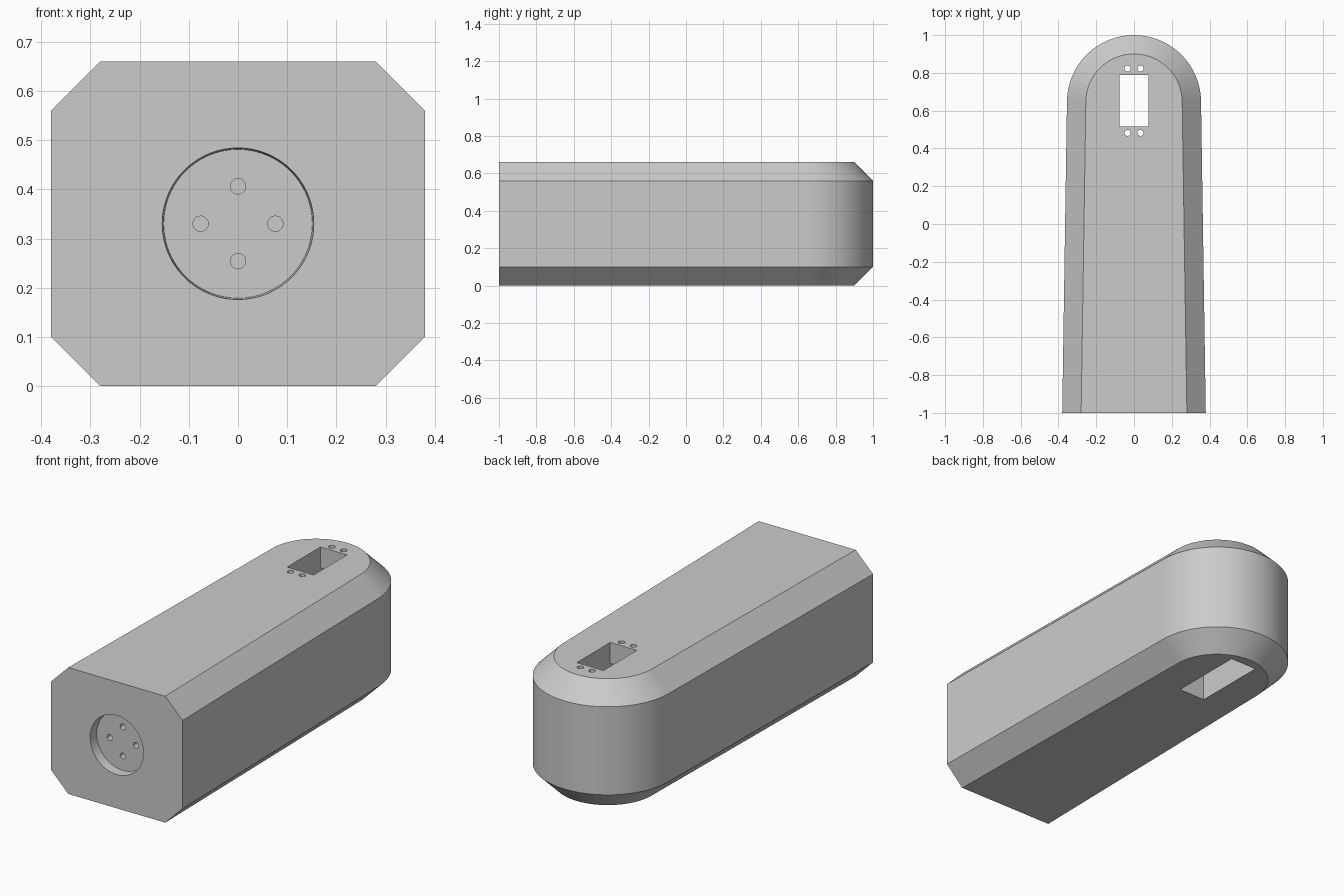
import bpy, bmesh, math
from mathutils import Vector

cube = bpy.data.objects.get("Cube")
if cube:
    bpy.data.objects.remove(cube, do_unlink=True)

grey = bpy.data.materials.new("plain_grey")
grey.use_nodes = True
COLOUR = (0.6, 0.6, 0.6, 1)
grey.diffuse_color = COLOUR
grey.node_tree.nodes["Principled BSDF"].inputs["Base Color"].default_value = COLOUR


def loft(name, rings):
    """Closed solid through rings that share one vertex count."""
    bm = bmesh.new()
    loops = [[bm.verts.new(p) for p in ring] for ring in rings]
    for low, high in zip(loops, loops[1:]):
        for i in range(len(low)):
            j = (i + 1) % len(low)
            bm.faces.new((low[i], low[j], high[j], high[i]))
    bm.faces.new(loops[0][::-1])
    bm.faces.new(loops[-1])
    bmesh.ops.recalc_face_normals(bm, faces=bm.faces)
    mesh = bpy.data.meshes.new(name)
    bm.to_mesh(mesh)
    bm.free()
    mesh.materials.append(grey)
    obj = bpy.data.objects.new(name, mesh)
    bpy.context.collection.objects.link(obj)
    return obj


def disc(centre, radius, axis, sides):
    """Circle of points facing along y or z."""
    points = []
    for i in range(sides):
        a = math.tau * i / sides
        u, v = radius * math.cos(a), radius * math.sin(a)
        points.append(Vector(centre) + Vector((u, 0, v) if axis == "y" else (u, v, 0)))
    return points


def outline(z, inset):
    """Tapered plan shape with a round back end."""
    radius, centre, steps = 0.355, 0.645, 64
    ring = [(-0.38 + inset, -1, z), (0.38 - inset, -1, z)]
    for i in range(steps + 1):
        a = math.pi * i / steps
        ring.append(((radius - inset) * math.cos(a), centre + (radius - inset) * math.sin(a), z))
    return ring


# Main body with chamfered top and bottom
body = loft("arm_body", [outline(0, 0.1), outline(0.1, 0), outline(0.56, 0), outline(0.66, 0.1)])

cutters = []

# Stepped slot: long pocket below, shorter window through the top plate
step = [(0.45, -0.1), (0.85, -0.1), (0.85, 0.55), (0.79, 0.55),
        (0.79, 0.8), (0.515, 0.8), (0.515, 0.55), (0.45, 0.55)]
cutters.append(loft("slot_cutter", [[(x, y, z) for y, z in step] for x in (-0.077, 0.077)]))

# Screw holes at both ends of the window
for x in (-0.034, 0.034):
    for y in (0.482, 0.823):
        cutters.append(loft("screw_cutter", [disc((x, y, z), 0.016, "z", 32) for z in (0.5, 0.8)]))

# Round recess in the front face, narrowing slightly inwards
cutters.append(loft("recess_cutter", [disc((0, y, 0.33), r, "y", 72)
                                      for y, r in ((-1.05, 0.154), (-1, 0.154), (-0.95, 0.151))]))

# Four small holes in the recess floor
for x, z in ((0.076, 0), (-0.076, 0), (0, 0.076), (0, -0.076)):
    cutters.append(loft("pin_cutter", [disc((x, y, 0.33 + z), 0.0155, "y", 32) for y in (-0.98, -0.86)]))

# Cut all openings
bpy.ops.object.select_all(action="DESELECT")
bpy.context.view_layer.objects.active = body
body.select_set(True)
for cutter in cutters:
    mod = body.modifiers.new("cut", "BOOLEAN")
    mod.operation = "DIFFERENCE"
    mod.solver = "EXACT"
    mod.object = cutter
    bpy.ops.object.modifier_apply(modifier=mod.name)
    bpy.data.objects.remove(cutter, do_unlink=True)

bpy.ops.object.shade_smooth_by_angle(angle=math.radians(25))
